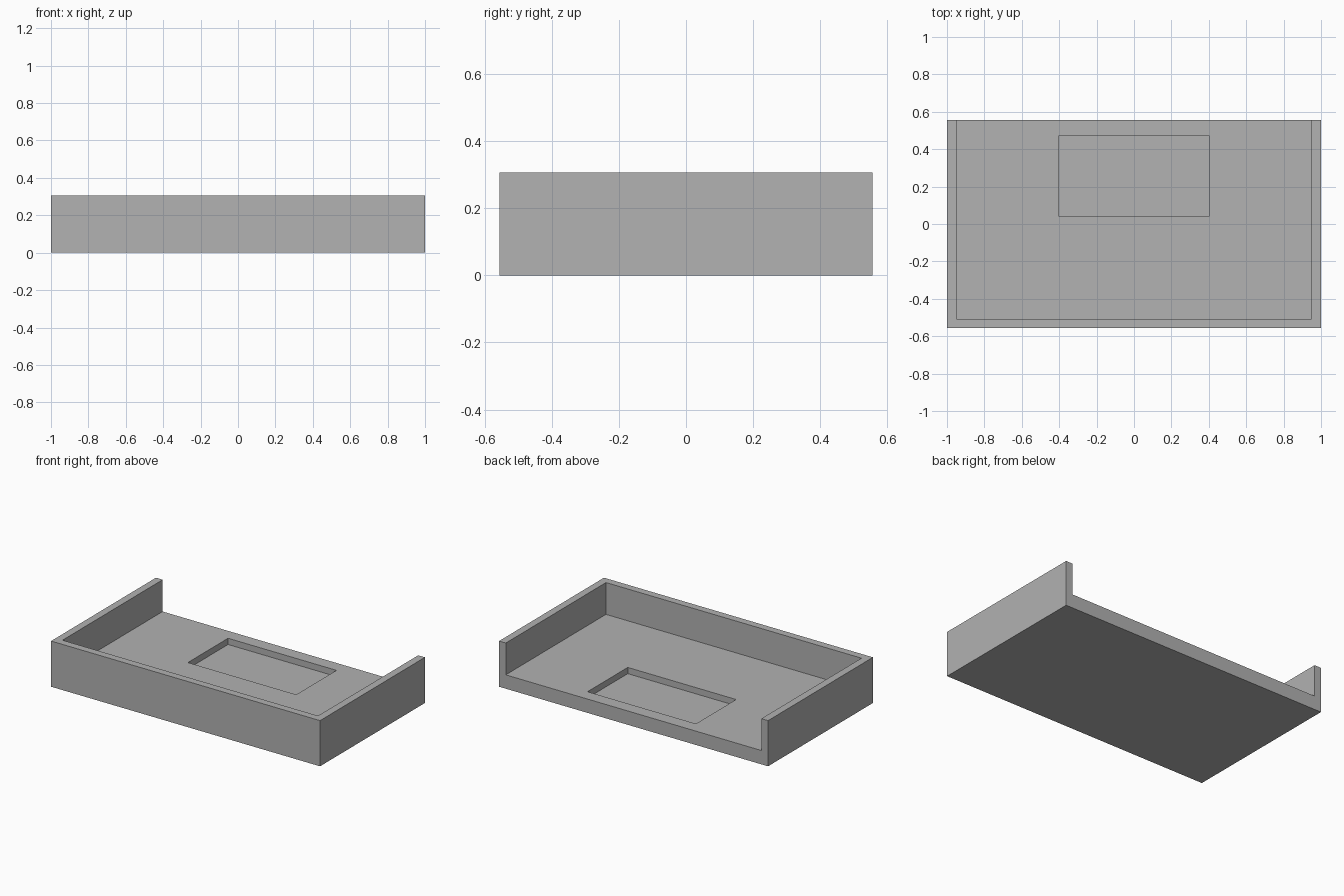
import bpy
from mathutils import Vector

cube = bpy.data.objects.get("Cube")
if cube:
    bpy.data.objects.remove(cube, do_unlink=True)

HALF_X, HALF_Y, HEIGHT = 1.0, 0.557, 0.307
WALL, FLOOR, RECESS = 0.05, 0.093, 0.042

grey = bpy.data.materials.new("light grey")
grey.use_nodes = True
colour = (0.445, 0.445, 0.445, 1)
grey.diffuse_color = colour
grey.node_tree.nodes["Principled BSDF"].inputs["Base Color"].default_value = colour


def box(name, low, high):
    """Axis-aligned block between two corners."""
    low, high = Vector(low), Vector(high)
    bpy.ops.mesh.primitive_cube_add(size=1)
    ob = bpy.context.object
    ob.name = name
    for v in ob.data.vertices:
        v.co = (low + high) / 2 + v.co * (high - low)
    ob.data.materials.append(grey)
    return ob


def cut(target, cutter):
    """Subtract the cutter from the target and hide it."""
    mod = target.modifiers.new(cutter.name, "BOOLEAN")
    mod.operation = "DIFFERENCE"
    mod.solver = "EXACT"
    mod.object = cutter
    cutter.hide_render = True
    cutter.hide_set(True)
    cutter.display_type = "WIRE"


# Solid block that becomes the tray
tray = box("tray", (-HALF_X, -HALF_Y, 0), (HALF_X, HALF_Y, HEIGHT))

# Main cavity, open at the top and the back
cavity = box("cavity_cutter", (-HALF_X + WALL, -HALF_Y + WALL, FLOOR),
             (HALF_X - WALL, HALF_Y + 0.2, HEIGHT + 0.2))

# Shallow rectangular recess in the floor
recess = box("recess_cutter", (-0.403, 0.043, FLOOR - RECESS),
             (0.403, 0.47, FLOOR + 0.1))

cut(tray, cavity)
cut(tray, recess)

# Bake the cuts and remove the cutters
bpy.ops.object.select_all(action="DESELECT")
bpy.context.view_layer.objects.active = tray
tray.select_set(True)
for mod in list(tray.modifiers):
    bpy.ops.object.modifier_apply(modifier=mod.name)
for cutter in (cavity, recess):
    bpy.data.objects.remove(cutter, do_unlink=True)
